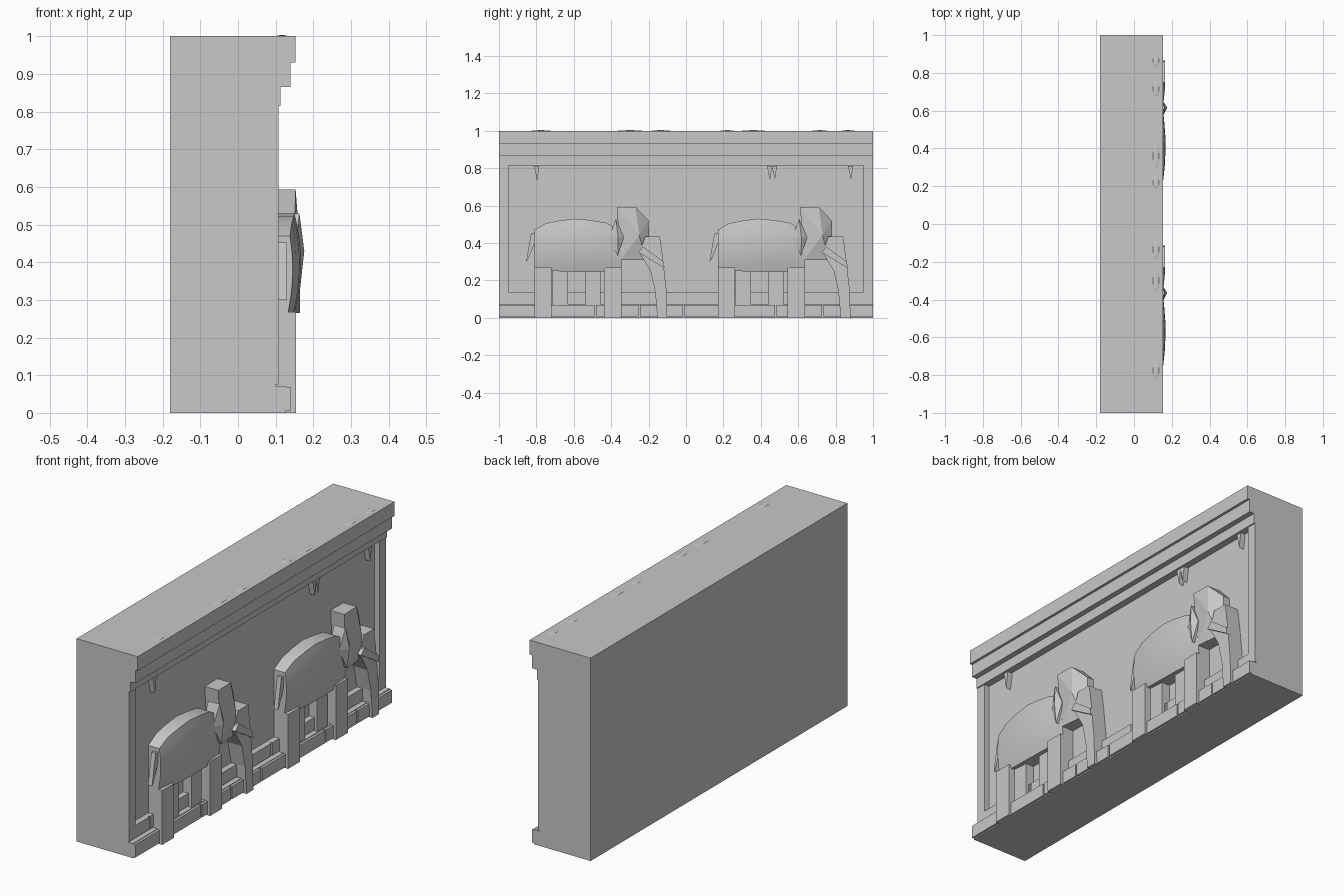
import bpy, bmesh, math

if "Cube" in bpy.data.objects:
    bpy.data.objects.remove(bpy.data.objects["Cube"])

stone = bpy.data.materials.new("grey stone")
stone.diffuse_color = (0.58, 0.58, 0.58, 1)
stone.use_nodes = True
stone.node_tree.nodes["Principled BSDF"].inputs["Base Color"].default_value = stone.diffuse_color


def finish(name, bm, smooth=False):
    bmesh.ops.recalc_face_normals(bm, faces=bm.faces)
    me = bpy.data.meshes.new(name)
    bm.to_mesh(me)
    bm.free()
    me.materials.append(stone)
    ob = bpy.data.objects.new(name, me)
    bpy.context.collection.objects.link(ob)
    if smooth:
        bpy.ops.object.select_all(action='DESELECT')
        ob.select_set(True)
        bpy.context.view_layer.objects.active = ob
        bpy.ops.object.shade_smooth_by_angle(angle=math.radians(35))
    return ob


def box(name, x, y, z):
    bm = bmesh.new()
    bmesh.ops.create_cube(bm, size=1)
    for v in bm.verts:
        v.co = [lo + (c + .5) * (hi - lo) for c, (lo, hi) in zip(v.co, (x, y, z))]
    return finish(name, bm)


def relief(name, y0, pts, x0, x1, apex=None):
    """Outline in (y, z) raised from x0 to x1 (one depth or one per point),
    with an optional raised apex (x, y, z)."""
    n = len(pts)
    depth = x1 if isinstance(x1, (list, tuple)) else [x1] * n
    bm = bmesh.new()
    back = [bm.verts.new((x0, y0 + y, z)) for y, z in pts]
    front = [bm.verts.new((d, y0 + y, z)) for d, (y, z) in zip(depth, pts)]
    bm.faces.new(back)
    for i in range(n):
        j = (i + 1) % n
        bm.faces.new((back[i], back[j], front[j], front[i]))
    if apex:
        a = bm.verts.new((apex[0], y0 + apex[1], apex[2]))
        for i in range(n):
            bm.faces.new((front[i], front[(i + 1) % n], a))
    else:
        bm.faces.new(front)
    return finish(name, bm)


# Wall: core, side pilasters and stepped cornice
BACK = -0.18
box("wall_core", (BACK, 0.078), (-1, 1), (0, 1))
for side in (-1, 1):
    box("pilaster", (0, 0.107), sorted((side * 0.95, side)), (0.13, 0.87))
for x, z0, z1 in ((0.113, 0.815, 0.866), (0.14, 0.865, 0.931), (0.153, 0.93, 1)):
    box("cornice_step", (0, x), (-1, 1), (z0, z1))

# Brick plinth: two courses of bricks over recessed mortar
box("lower_mortar", (0, 0.128), (-1, 1), (0, 0.072))
box("upper_mortar", (0, 0.099), (-1, 1), (0.07, 0.138))
courses = (
    (0.14, 0.006, 0.069, (-1, -.725, -.485, -.25, -.015, .235, .48, .73, 1)),
    (0.107, 0.076, 0.138, (-1, -.84, -.62, -.37, -.13, .11, .36, .6, .83, 1)),
)
for x, z0, z1, seams in courses:
    for a, b in zip(seams, seams[1:]):
        box("brick", (0.05, x), (a + (a > -1) * .004, b - (b < 1) * .004), (z0, z1))

# Pointed drips hanging below the cornice
for y, tip in ((-.798, .73), (.447, .735), (.473, .74), (.88, .738)):
    relief("drip", y, [(-.014, .812), (.014, .812), (.002, tip)], 0.07, 0.105)

# Thin worn patches on the top edge
for y, w in ((-.775, .05), (-.3, .065), (-.135, .05), (.22, .035), (.36, .06), (.715, .04), (.865, .035)):
    bm = bmesh.new()
    bmesh.ops.create_uvsphere(bm, u_segments=10, v_segments=6, radius=1)
    for v in bm.verts:
        v.co = (0.117 + v.co.x * .016, y + v.co.y * w, 1 + v.co.z * .003)
    finish("top_patch", bm)


def body(y0):
    # Domed side of the body, lofted in columns along y
    cols = ((0, .47, .262), (.06, .505, .255), (.14, .521, .248), (.22, .53, .245),
            (.30, .522, .244), (.385, .508, .244), (.465, .46, .246))
    rows = 8
    bm = bmesh.new()
    grid = []
    for u, top, low in cols:
        along = 1 - ((u - .24) / .24) ** 2
        line = [bm.verts.new((0.06, y0 + u, low))]
        for k in range(rows + 1):
            t = k / rows
            across = 1 - (2 * t - 1) ** 2
            x = 0.132 + .012 * along + .020 * across * (.5 + .5 * along) + .006 * t
            line.append(bm.verts.new((x, y0 + u, low + (top - low) * t)))
        line.append(bm.verts.new((0.06, y0 + u, top)))
        grid.append(line)
    for a, b in zip(grid, grid[1:]):
        for k in range(len(a)):
            j = (k + 1) % len(a)
            bm.faces.new((a[k], a[j], b[j], b[k]))
    bm.faces.new(grid[0])
    bm.faces.new(grid[-1])
    finish("elephant_body", bm, True)


def elephant(y0):
    body(y0)
    # Near legs stand out, far legs lie closer to the wall
    for a, b in ((0, .092), (.372, .465)):
        box("near_leg", (0.06, 0.154), (y0 + a, y0 + b), (0, .268))
    for a, b in ((.095, .178), (.272, .352)):
        box("far_leg", (0.06, 0.122), (y0 + a, y0 + b), (0, .262))
    relief("tail", y0, [(.01, .45), (-.018, .452), (-.045, .3), (-.035, .31), (.01, .42)],
           0.108, 0.13)
    relief("head", y0,
           [(.44, .593), (.54, .593), (.61, .52), (.612, .43), (.595, .31), (.46, .31)],
           0.06, [.153, .15, .112, .118, .13, .145], (.165, .56, .44))
    relief("ear", y0, [(.435, .53), (.398, .43), (.445, .33), (.477, .43)],
           0.10, [.163, .152, .165, .155], (.176, .447, .43))
    relief("trunk", y0,
           [(.59, .435), (.67, .435), (.685, .33), (.705, .15), (.71, 0),
            (.657, 0), (.645, .14), (.62, .25), (.563, .345)], 0.06, 0.154)
    relief("tusk", y0, [(.555, .35), (.58, .38), (.69, .30), (.695, .265)], 0.14, 0.165)


# Two elephants walking along the wall
for start in (-.81, .17):
    elephant(start)
